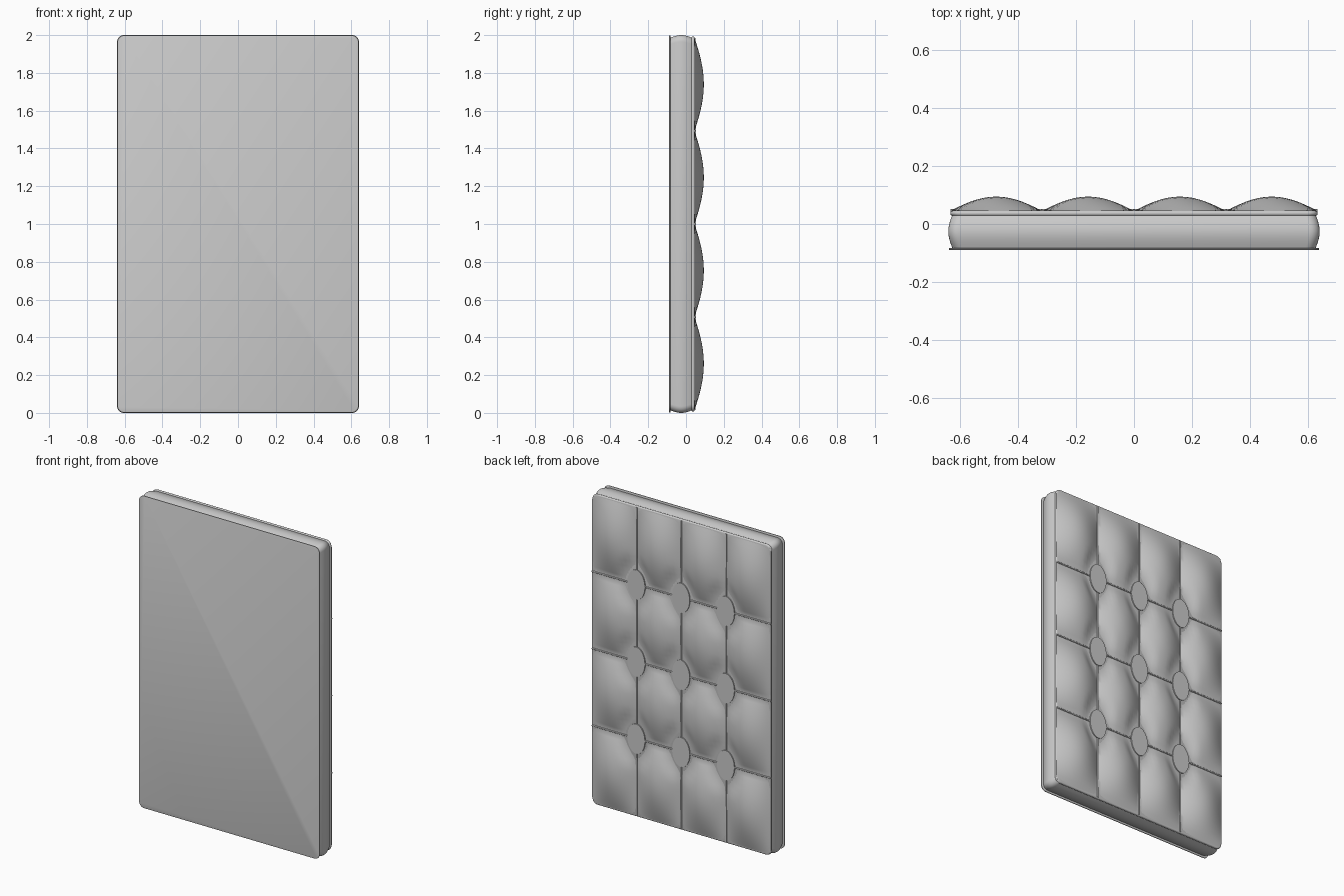
import bpy, bmesh, math

if "Cube" in bpy.data.objects:
    bpy.data.objects.remove(bpy.data.objects["Cube"])

ZC = 1.0              # centre height
HX, HZ = 0.64, 1.0    # half width, half height
TX, TZ = 0.3165, 0.493  # quilt tile size


def make_object(name, bm, angle=None):
    bmesh.ops.recalc_face_normals(bm, faces=bm.faces)
    me = bpy.data.meshes.new(name)
    bm.to_mesh(me)
    bm.free()
    ob = bpy.data.objects.new(name, me)
    bpy.context.collection.objects.link(ob)
    if angle:
        bpy.ops.object.select_all(action='DESELECT')
        ob.select_set(True)
        bpy.context.view_layer.objects.active = ob
        bpy.ops.object.shade_smooth_by_angle(angle=math.radians(angle))
    return ob


def ring(bm, y, inset, r=0.035, n=6):
    # rounded rectangle in the xz plane
    hx, hz = HX - inset, HZ - inset
    verts = []
    for k, (sx, sz) in enumerate([(1, 1), (-1, 1), (-1, -1), (1, -1)]):
        for i in range(n + 1):
            a = math.pi / 2 * (k + i / n)
            verts.append(bm.verts.new((sx * (hx - r) + r * math.cos(a), y,
                                       ZC + sz * (hz - r) + r * math.sin(a))))
    return verts


def loft(name, profile):
    # skin rounded rectangles through (y, inset) pairs and cap both ends
    bm = bmesh.new()
    rings = [ring(bm, y, s) for y, s in profile]
    for a, b in zip(rings, rings[1:]):
        for i in range(len(a)):
            j = (i + 1) % len(a)
            bm.faces.new((a[i], a[j], b[j], b[i]))
    bm.faces.new(rings[0])
    bm.faces.new(rings[-1])
    return make_object(name, bm, 35)


# flat front panel with hem
loft("front_panel", [(-0.090, 0.006), (-0.0885, 0.002), (-0.084, 0.002), (-0.082, 0.006)])

# bulging side wall
N = 10
loft("side_wall", [(-0.083 + 0.115 * i / N, 0.014 - 0.014 * math.sin(math.pi * i / N))
                   for i in range(N + 1)])

# piping around the quilted face
loft("rear_piping", [(0.037 - 0.009 * math.cos(math.pi * i / 6),
                      0.014 - 0.007 * math.sin(math.pi * i / 6)) for i in range(7)])


# quilted pillows, pressed flat around each tuft
def pillow_height(u, v):
    h = 0.05 * (abs(math.sin(math.pi * u) * math.sin(math.pi * v))) ** 0.95
    cu, cv = min(3, max(1, round(u))), min(3, max(1, round(v)))
    t = (math.hypot(u - cu, v - cv) - 0.19) / 0.25
    t = min(1, max(0, t))
    return h * t * t * (3 - 2 * t)


bm = bmesh.new()
S = 14
M = 4 * S
grid = []
for i in range(M + 1):
    row = []
    for j in range(M + 1):
        u, v = i / S, j / S
        x, z = (u - 2) * TX, (v - 2) * TZ
        # pull corners in to the rounded outline
        r = 0.03
        dx, dz = abs(x) - (2 * TX - r), abs(z) - (2 * TZ - r)
        if dx > 0 and dz > 0 and math.hypot(dx, dz) > r:
            k = r / math.hypot(dx, dz)
            x = math.copysign(2 * TX - r + dx * k, x)
            z = math.copysign(2 * TZ - r + dz * k, z)
        row.append(bm.verts.new((x, 0.0445 + pillow_height(u, v), ZC + z)))
    grid.append(row)
for i in range(M):
    for j in range(M):
        bm.faces.new((grid[i][j], grid[i][j + 1], grid[i + 1][j + 1], grid[i + 1][j]))
quilt = make_object("quilted_face", bm, 40)
if quilt.data.polygons[0].normal.y < 0:
    quilt.data.flip_normals()


# stitched seams and flat tufts
def add_seam(name, loc, rot, length):
    bpy.ops.mesh.primitive_cylinder_add(vertices=8, radius=0.005, depth=length,
                                        location=loc, rotation=rot)
    bpy.context.object.name = name
    bpy.ops.object.shade_smooth_by_angle(angle=math.radians(50))


for i in (-1, 0, 1):
    add_seam("vertical_seam", (i * TX, 0.046, ZC), (0, 0, 0), 4 * TZ)
    add_seam("horizontal_seam", (0, 0.046, ZC + i * TZ), (0, math.pi / 2, 0), 4 * TX)
    for j in (-1, 0, 1):
        bpy.ops.mesh.primitive_cylinder_add(vertices=28, radius=1, depth=0.008,
                                            location=(i * TX, 0.048, ZC + j * TZ),
                                            rotation=(math.pi / 2, 0, 0))
        tuft = bpy.context.object
        tuft.name = "tuft"
        tuft.scale = (0.062, 0.095, 1)
